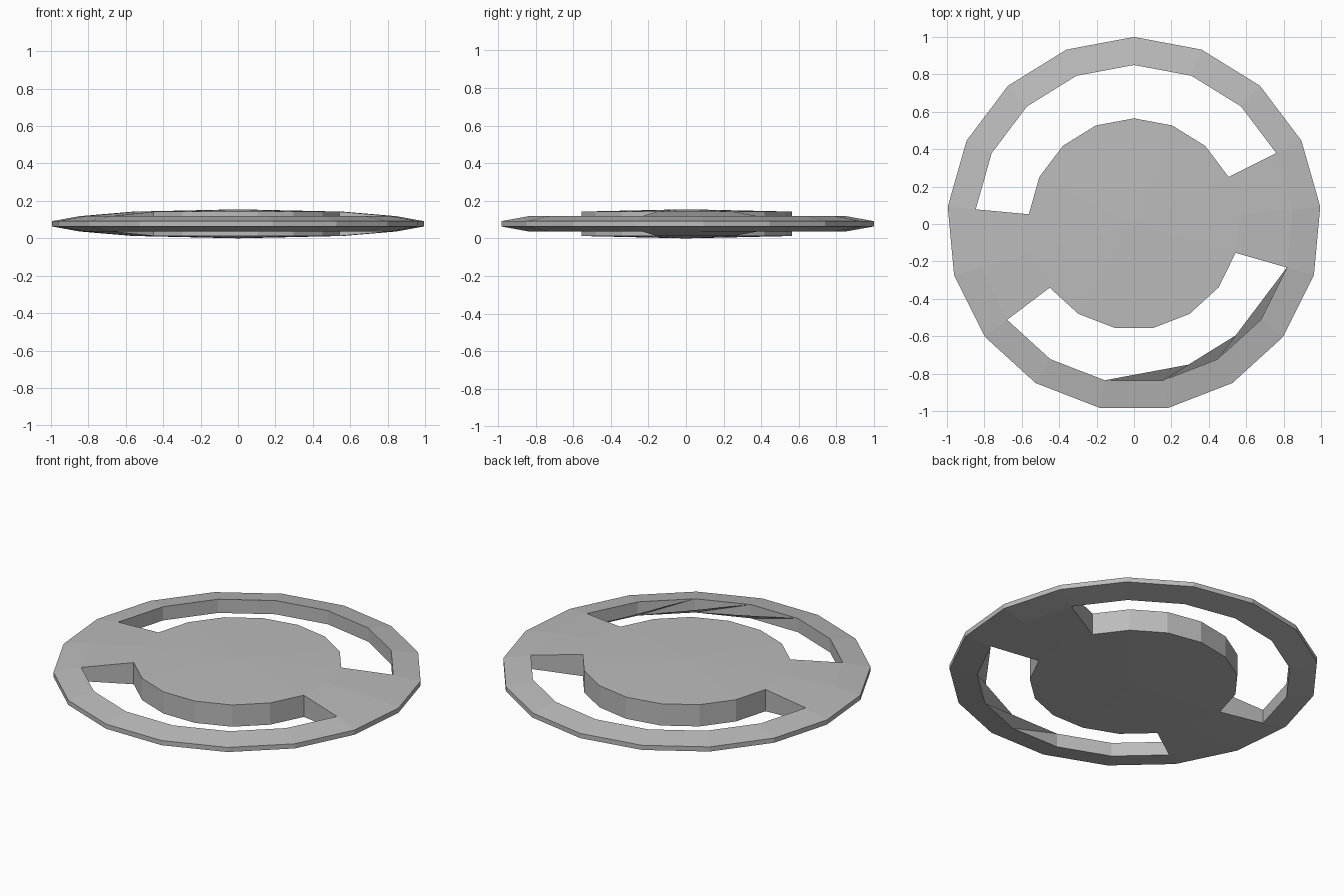
import bpy, bmesh, math

if "Cube" in bpy.data.objects:
    bpy.data.objects.remove(bpy.data.objects["Cube"])

SIDES = 17
MID = 0.0775
# (radius, half thickness) for hub, slot outer edge and rim
RINGS = [(0.565, 0.065), (0.85, 0.041), (1.0, 0.014)]
# Sectors removed between hub and rim, counted clockwise from +y
OPEN = set(range(-4, 3)) | set(range(5, 11))
OPEN = {k % SIDES for k in OPEN}


def point(ring, k, side):
    r, h = RINGS[ring]
    a = 2 * math.pi * k / SIDES
    return (r * math.sin(a), r * math.cos(a), MID + side * h)


def finish(bm, name, mat):
    mesh = bpy.data.meshes.new(name)
    bm.to_mesh(mesh)
    bm.free()
    mesh.materials.append(mat)
    bpy.context.collection.objects.link(bpy.data.objects.new(name, mesh))


grey = bpy.data.materials.new("light_grey")
grey.diffuse_color = (0.5, 0.5, 0.5, 1)
grey.use_nodes = True
grey.node_tree.nodes["Principled BSDF"].inputs["Base Color"].default_value = grey.diffuse_color

# Shallow domed disc with two arc slots
bm = bmesh.new()
v = {(i, k, s): bm.verts.new(point(i, k, s))
     for i in range(3) for k in range(SIDES) for s in (-1, 1)}
centre = {s: bm.verts.new((0, 0, MID + s * MID)) for s in (-1, 1)}

for k in range(SIDES):
    n = (k + 1) % SIDES
    for s in (-1, 1):
        # hub fan, outer rim band and spokes
        bm.faces.new((centre[s], v[0, k, s], v[0, n, s]))
        bands = [1] if k in OPEN else [0, 1]
        for i in bands:
            bm.faces.new((v[i, k, s], v[i + 1, k, s], v[i + 1, n, s], v[i, n, s]))
    # outer edge, plus slot walls where the sector is open
    for i in ([0, 1, 2] if k in OPEN else [2]):
        bm.faces.new((v[i, k, -1], v[i, n, -1], v[i, n, 1], v[i, k, 1]))
    # slot ends
    if (k in OPEN) != ((k - 1) % SIDES in OPEN):
        bm.faces.new((v[0, k, -1], v[1, k, -1], v[1, k, 1], v[0, k, 1]))

bmesh.ops.recalc_face_normals(bm, faces=bm.faces)
finish(bm, "slotted_disc", grey)

# Thin slanted webs along the outer wall of one slot, facing inward and down
bm = bmesh.new()
for k in (5, 6, 7):
    face = bm.faces.new([bm.verts.new(p) for p in
                         (point(1, k, -1), point(1, k + 1, -1), point(1, k + 2, 1))])
    face.normal_update()
    if face.normal.z > 0:
        face.normal_flip()
finish(bm, "slot_webs", grey)
